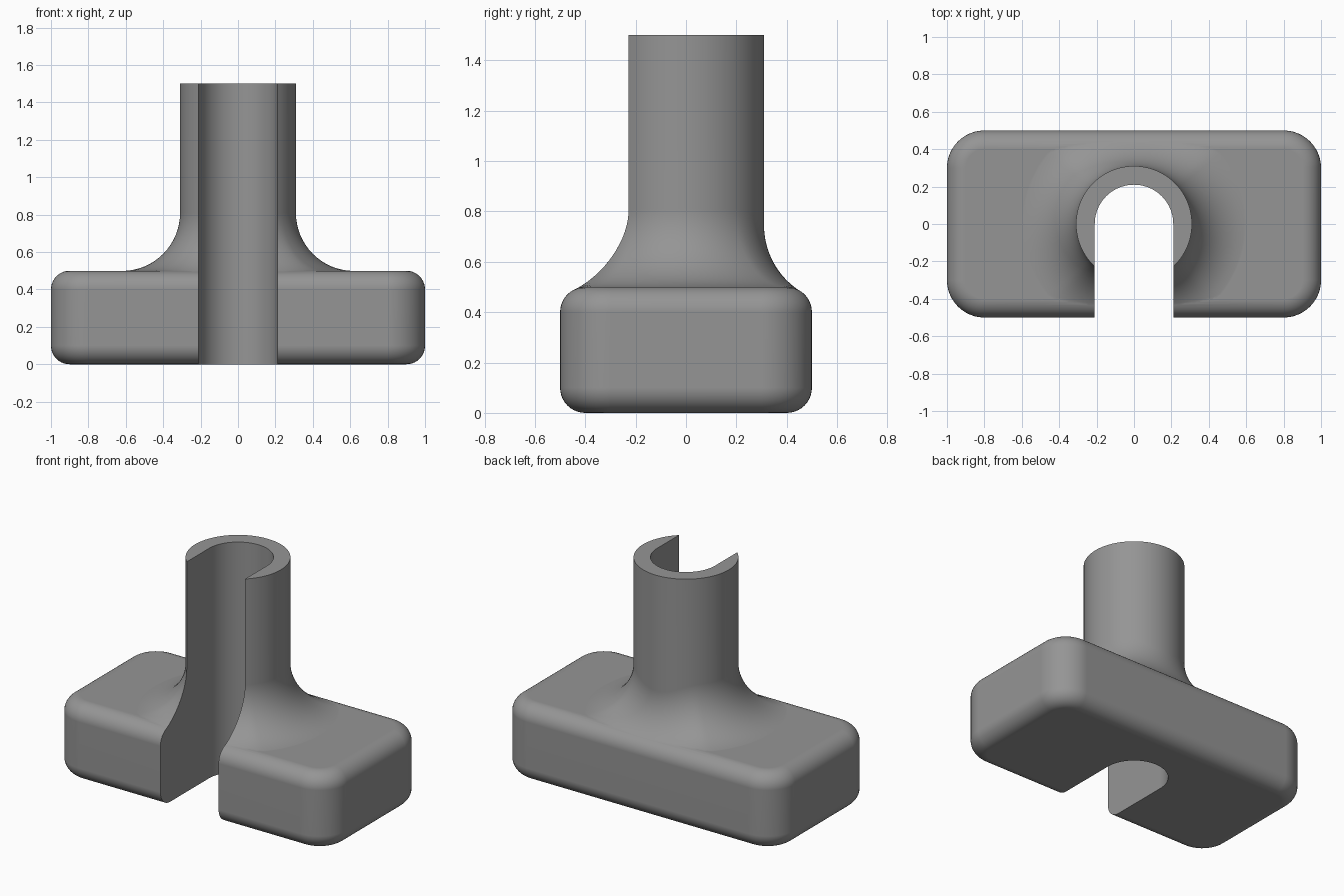
import bpy, bmesh, math
from mathutils import Vector

if "Cube" in bpy.data.objects:
    bpy.data.objects.remove(bpy.data.objects["Cube"])

R_OUT, R_SLOT, HEIGHT = 0.31, 0.21, 1.5      # tube radius, slot half width, total height
HX, HY, TOP, CORNER, EDGE = 1.0, 0.5, 0.5, 0.2, 0.1   # base block
BLEND = 0.31                                 # radius of the flare at the foot of the tube

grey = bpy.data.materials.new("plain_grey")
grey.diffuse_color = (0.3, 0.3, 0.3, 1)
grey.use_nodes = True
grey.node_tree.nodes["Principled BSDF"].inputs["Base Color"].default_value = grey.diffuse_color


def loft(name, rings):
    """Solid skinned over equal-length closed rings, capped at both ends."""
    bm = bmesh.new()
    loops = [[bm.verts.new(p) for p in ring] for ring in rings]
    n = len(loops[0])
    for a, b in zip(loops, loops[1:]):
        for i in range(n):
            j = (i + 1) % n
            bm.faces.new((a[i], a[j], b[j], b[i]))
    bm.faces.new(loops[0][::-1])
    bm.faces.new(loops[-1])
    bmesh.ops.recalc_face_normals(bm, faces=bm.faces)
    mesh = bpy.data.meshes.new(name)
    bm.to_mesh(mesh)
    bm.free()
    mesh.materials.append(grey)
    obj = bpy.data.objects.new(name, mesh)
    bpy.context.collection.objects.link(obj)
    return obj


def rounded_rect(inset, z, steps=12):
    r = CORNER - inset
    pts = []
    for q, (sx, sy) in enumerate([(1, 1), (-1, 1), (-1, -1), (1, -1)]):
        for k in range(steps + 1):
            a = (q + k / steps) * math.pi / 2
            pts.append((sx * (HX - CORNER) + r * math.cos(a),
                        sy * (HY - CORNER) + r * math.sin(a), z))
    return pts


# Base block with rounded corners and rounded top and bottom edges
edge = [(EDGE * (1 - math.sin(t)), EDGE * (1 - math.cos(t)))
        for t in (k * math.pi / 20 for k in range(11))]
rings = [rounded_rect(i, z) for i, z in edge]
rings += [rounded_rect(i, TOP - z) for i, z in reversed(edge)]
base = loft("slotted_base_and_tube", rings)


# Tube with a rolling-ball flare that follows the base's rounded edge
def flare_column(a, steps=16):
    out = Vector((math.cos(a), math.sin(a), 0))
    c = out * (R_OUT + BLEND)
    over = max(0.0, abs(c.y) - (HY - EDGE))
    reach = BLEND + EDGE
    c.z = TOP - EDGE + math.sqrt(reach ** 2 - over ** 2)
    down = Vector((0, -math.copysign(over, c.y), TOP - EDGE - c.z)).normalized()
    col = [c + BLEND * down.slerp(-out, k / steps) for k in range(steps + 1)]
    for p in col:
        p.z -= 0.001                      # sink a hair so the union is clean
    foot = col[0] * 0.85
    foot.z = 0.25
    rim = out * R_OUT
    rim.z = HEIGHT
    return [foot] + col + [rim]


columns = [flare_column(2 * math.pi * (k + 0.5) / 96) for k in range(96)]
tube = loft("tube", list(zip(*columns)))

# U-shaped slot running through everything and open at the front
outline = [(R_SLOT * math.cos(k * math.pi / 40), R_SLOT * math.sin(k * math.pi / 40))
           for k in range(41)] + [(-R_SLOT, -1), (R_SLOT, -1)]
slot = loft("slot_cutter", [[(x, y, z) for x, y in outline] for z in (-0.2, 1.8)])

bpy.context.view_layer.objects.active = base
base.select_set(True)
for other, op in ((tube, 'UNION'), (slot, 'DIFFERENCE')):
    mod = base.modifiers.new(op.title(), 'BOOLEAN')
    mod.operation, mod.object, mod.solver = op, other, 'EXACT'
    bpy.ops.object.modifier_apply(modifier=mod.name)
    bpy.data.objects.remove(other)

# Smooth rounded surfaces with crisp cut edges
bpy.ops.object.shade_smooth_by_angle(angle=math.radians(30))
weighted = base.modifiers.new("Weighted normals", 'WEIGHTED_NORMAL')
weighted.keep_sharp = True
